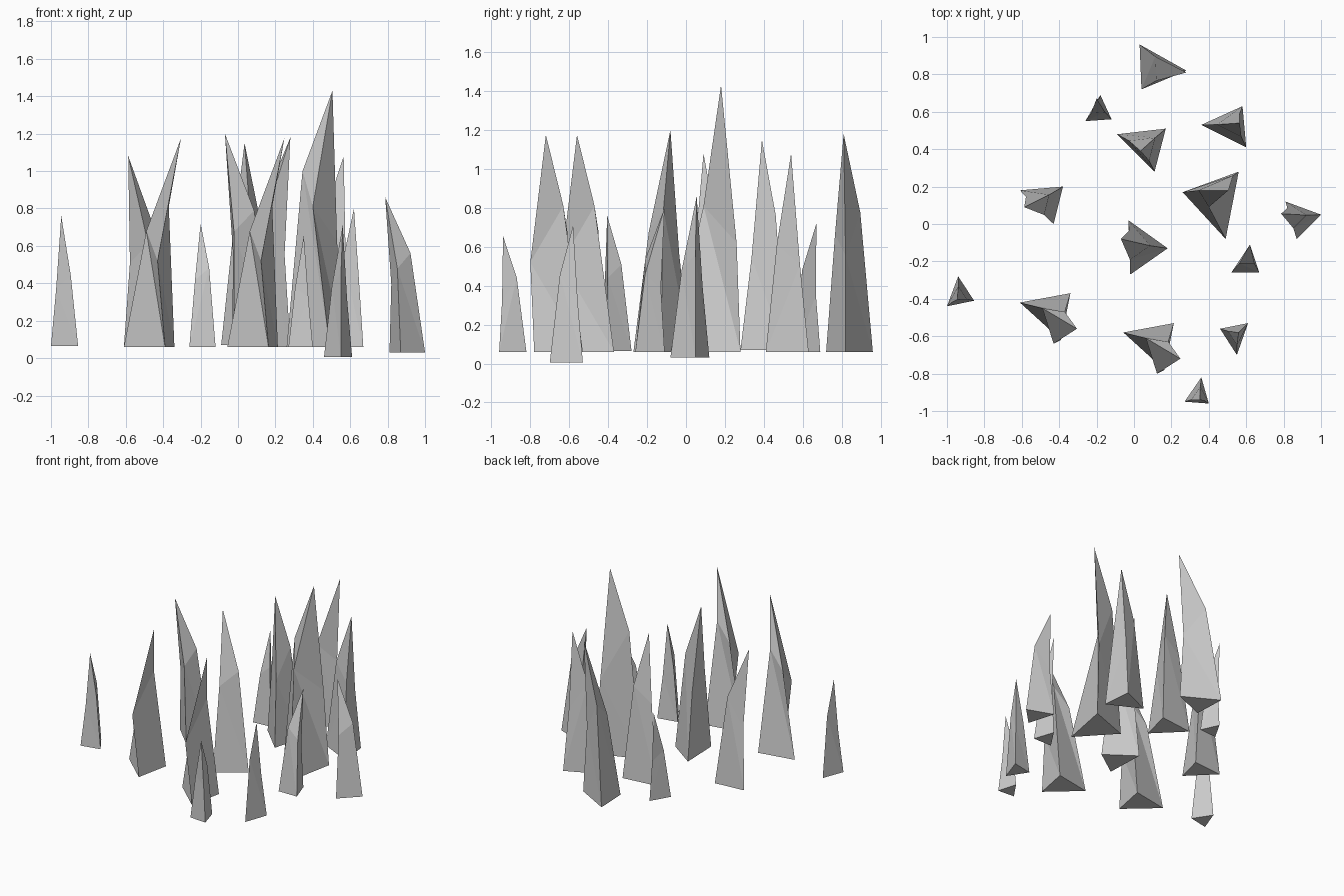
import bpy, bmesh
from mathutils import Vector

if "Cube" in bpy.data.objects:
    bpy.data.objects.remove(bpy.data.objects["Cube"])


def spike(name, base, z, apex, kinks=None, shift=(0, 0)):
    """Three-sided shard: base triangle, bent waist triangle, leaning tip."""
    corners = [Vector((x, y, z)) for x, y in base]
    tip = Vector(apex)
    if kinks:
        waist = [Vector(k) for k in kinks]
    else:
        # the waist is lower on the side the tip leans to
        centre = sum(corners, Vector()) / 3
        lean = (tip - centre).to_2d()
        order = sorted(range(3), key=lambda i: (corners[i] - centre).to_2d().dot(lean))
        waist = [None] * 3
        for i, t in zip(order, (0.64, 0.54, 0.44)):
            p = centre.to_2d() + lean * 0.27 + (corners[i] - centre).to_2d() * 0.54
            waist[i] = Vector((p.x, p.y, z + t * (tip.z - z)))
    off = Vector((shift[0], shift[1], 0))
    bm = bmesh.new()
    lo = [bm.verts.new(p + off) for p in corners]
    mid = [bm.verts.new(p + off) for p in waist]
    top = bm.verts.new(tip + off)
    bm.faces.new(lo)
    for i in range(3):
        j = (i + 1) % 3
        bm.faces.new((lo[i], lo[j], mid[j]))
        bm.faces.new((lo[i], mid[j], mid[i]))
        bm.faces.new((mid[i], mid[j], top))
    bmesh.ops.recalc_face_normals(bm, faces=bm.faces)
    me = bpy.data.meshes.new(name)
    bm.to_mesh(me)
    bm.free()
    bpy.context.collection.objects.link(bpy.data.objects.new(name, me))


# tallest spike
spike("tall_spike", [(.26, .17), (.56, .28), (.49, -.08)], .06, (.505, .18, 1.43),
      [(.345, .18, 1.0), (.53, .26, .62), (.40, .09, .81)])

# two identical hooked spikes at the front
for n, s in enumerate([(0, 0), (.553, -.16)]):
    spike(f"hooked_spike_{n + 1}", [(-.61, -.42), (-.34, -.37), (-.39, -.62)], .06,
          (-.305, -.56, 1.175),
          [(-.49, -.45, .68), (-.37, -.47, .81), (-.43, -.64, .52)], s)

# medium spikes
medium = [
    ([(.03, .96), (.28, .82), (.04, .72)], .06, (.28, .81, 1.18)),
    ([(.36, .53), (.60, .41), (.58, .63)], .06, (.565, .54, 1.08)),
    ([(-.09, .48), (.17, .51), (.11, .28)], .07, (.035, .39, 1.15)),
    ([(-.61, .18), (-.38, .20), (-.43, .0)], .06, (-.587, .09, 1.08)),
    ([(-.03, .02), (.18, -.13), (-.02, -.27)], .06, (-.07, -.08, 1.2)),
    ([(.81, .12), (1.0, .05), (.87, -.08)], .03, (.787, .055, .86)),
]
for n, (base, z, tip) in enumerate(medium):
    spike(f"medium_spike_{n + 1}", base, z, tip)

# small spikes
small = [
    ([(-.26, .55), (-.12, .56), (-.18, .69)], .06, (-.20, .67, .72)),
    ([(.62, -.11), (.67, -.26), (.52, -.26)], .06, (.62, -.11, .80)),
    ([(-.94, -.28), (-.855, -.41), (-1.0, -.44)], .065, (-.945, -.405, .76)),
    ([(.46, -.56), (.61, -.53), (.55, -.70)], .005, (.56, -.58, .71)),
    ([(.27, -.95), (.40, -.96), (.36, -.82)], .06, (.352, -.94, .655)),
]
for n, (base, z, tip) in enumerate(small):
    spike(f"small_spike_{n + 1}", base, z, tip)
